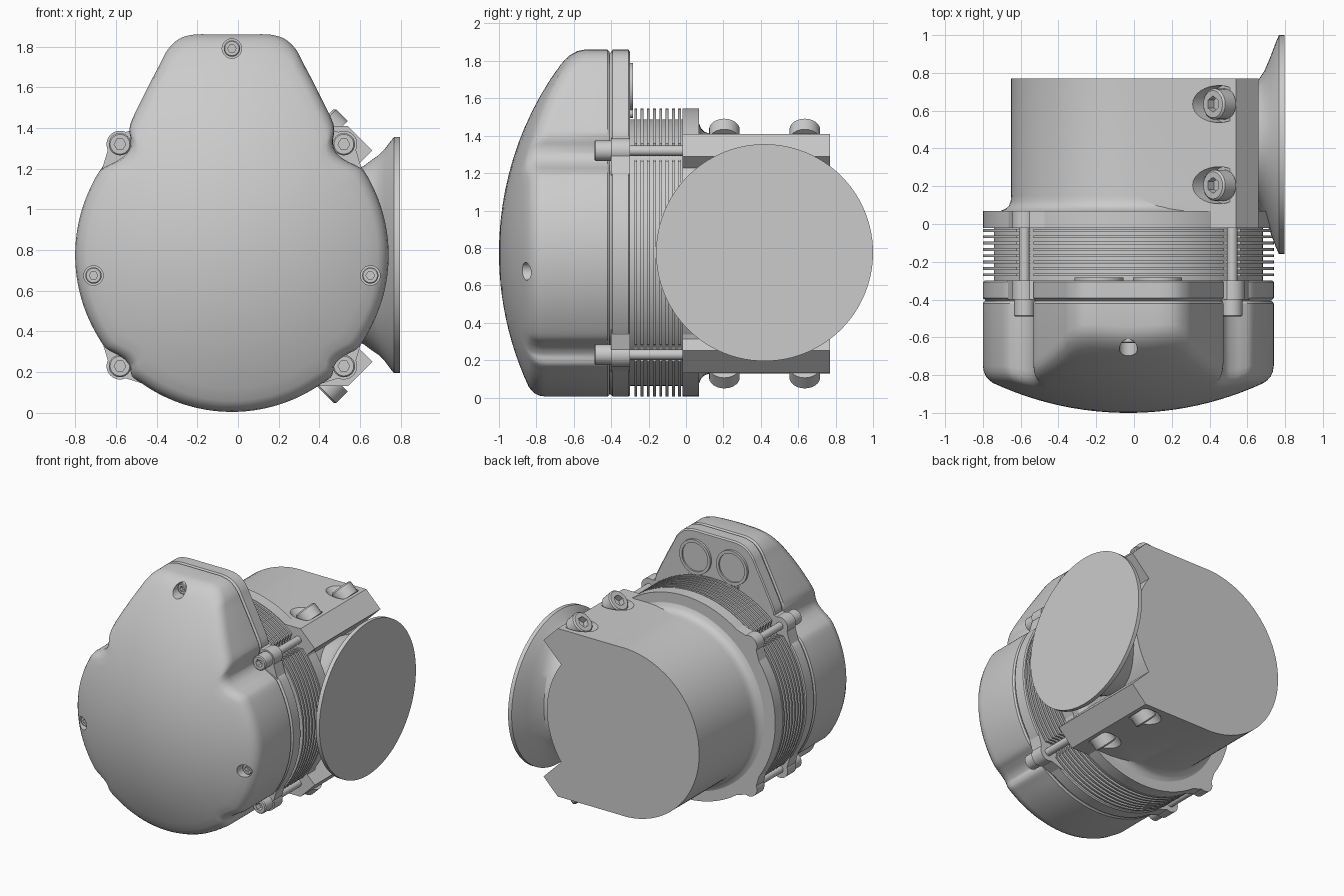
import bpy, bmesh, math
from math import sin, cos, pi, radians, sqrt
from mathutils import Vector

if "Cube" in bpy.data.objects:
    bpy.data.objects.remove(bpy.data.objects["Cube"])

CX, CZ = -0.03, 0.775            # axis of the main round body
BOLTS = [(sx * 0.55, sz * 0.545) for sx in (-1, 1) for sz in (-1, 1)]


def loft(name, rings, angle=30):
    """Skin a list of equal-length point rings and cap both ends."""
    bm = bmesh.new()
    vs = [[bm.verts.new(p) for p in r] for r in rings]
    n = len(vs[0])
    for a, b in zip(vs, vs[1:]):
        for i in range(n):
            bm.faces.new((a[i], a[(i + 1) % n], b[(i + 1) % n], b[i]))
    bm.faces.new(vs[0])
    bm.faces.new(vs[-1])
    bmesh.ops.recalc_face_normals(bm, faces=bm.faces)
    me = bpy.data.meshes.new(name)
    bm.to_mesh(me)
    bm.free()
    ob = bpy.data.objects.new(name, me)
    bpy.context.collection.objects.link(ob)
    smooth(ob, angle)
    return ob


def smooth(ob, angle=30):
    bpy.ops.object.select_all(action='DESELECT')
    ob.select_set(True)
    bpy.context.view_layer.objects.active = ob
    bpy.ops.object.shade_smooth_by_angle(angle=radians(angle))


def boolean(ob, other, op):
    m = ob.modifiers.new("bool", 'BOOLEAN')
    m.operation, m.object, m.solver = op, other, 'EXACT'
    bpy.context.view_layer.objects.active = ob
    bpy.ops.object.modifier_apply(modifier=m.name)
    bpy.data.objects.remove(other)
    smooth(ob)


def prism(name, pts, y0, y1):
    """Extrude an outline given relative to the body axis along y."""
    return loft(name, [[(CX + u, y, CZ + w) for u, w in pts] for y in (y0, y1)])


def circle(r, n=96, u=0, w=0):
    return [(u + r * cos(2 * pi * i / n), w + r * sin(2 * pi * i / n)) for i in range(n)]


def rod(name, pos, direction, profile, n=24):
    """Turned part along a direction; profile holds (radius or 'hex', height)."""
    q = Vector(direction).to_track_quat('Z', 'Y')
    rings = []
    for r, h, hexed in profile:
        ring = []
        for i in range(n):
            t = 2 * pi * i / n
            rr = r * cos(pi / 6) / cos(t % (pi / 3) - pi / 6) if hexed else r
            ring.append(Vector(pos) + q @ Vector((rr * cos(t), rr * sin(t), h)))
        rings.append(ring)
    return loft(name, rings)


def socket_screw(name, pos, direction, r, head, shaft_r, shaft):
    """Cap screw; pos is the outer face centre, direction points outwards."""
    e, k = r * 0.12, r * 0.52
    return rod(name, pos, direction, [
        (shaft_r, -head - shaft, 0), (shaft_r, -head, 0), (r, -head, 0), (r, -e, 0),
        (r - e, 0, 0), (k, 0, 1), (k, -head * 0.5, 1)])


def catmull(p, steps=4):
    out, n = [], len(p)
    for i in range(n):
        a, b, c, d = (Vector(p[(i + k) % n]) for k in (-1, 0, 1, 2))
        for s in range(steps):
            t = s / steps
            out.append(tuple(0.5 * (2 * b + (c - a) * t + (2 * a - 5 * b + 4 * c - d) * t * t
                                    + (3 * b - a - 3 * c + d) * t ** 3)))
    return out


# Cover outline: round body, tapered top, reliefs for the four long screws
def arc(a0, a1, n):
    return [(0.77 * cos(radians(a0 + (a1 - a0) * i / n)),
             0.77 * sin(radians(a0 + (a1 - a0) * i / n))) for i in range(n + 1)]


half = [(0, 1.085), (.10, 1.085), (.19, 1.083), (.26, 1.062), (.315, 1.01), (.35, .945),
        (.40, .85), (.46, .73), (.495, .655), (.503, .61), (.497, .565), (.502, .525),
        (.525, .49), (.565, .462), (.61, .44)]
half += arc(32, -36, 9)
half += [(.57, -.485), (.528, -.512), (.502, -.545), (.497, -.575), (.484, -.602)]
half += arc(-55, -90, 5)
half[-1] = (0, -.77)
outline = catmull(half + [(-u, w) for u, w in half[-2:0:-1]])


# Domed front cover
def dome(r):
    return -1.0 + 1.7 - sqrt(1.7 ** 2 - r * r)


def cover_ring(s, drop=0.0, y=None):
    return [(CX + u * s, dome(math.hypot(u, w) * s) + drop if y is None else y, CZ + w * s)
            for u, w in outline]


rings = [cover_ring(s) for s in [0.02] + [i * 0.0775 for i in range(1, 13)]]
rings += [cover_ring(.955, .005), cover_ring(.978, .016), cover_ring(.993, .035),
          cover_ring(1, .065), cover_ring(1, y=-.42), cover_ring(.988, y=-.408)]
cover = loft("front_cover", rings, 40)

# Recessed cover screws
for u, w in ((0, 1.015), (-0.68, -0.1), (0.68, -0.1)):
    y = dome(math.hypot(u, w))
    boolean(cover, prism("hole_cutter", circle(.048, 32, u, w), y - .2, y + .09), 'DIFFERENCE')
    socket_screw("cover_screw", (CX + u, y + .035, CZ + w), (0, -1, 0), .04, .06, .02, .02)

# Middle plate with softened edges
loft("middle_plate", [[(CX + u * s, y, CZ + w * s) for u, w in outline]
                      for s, y in ((.975, -.415), (.988, -.4), (1, -.392), (1, -.308), (.99, -.3))])


# Lugs carrying the long screws, on the plate and on the rear flange
def lug_outline(u, w):
    t = math.atan2(w, u)
    pts = [(u + .066 * cos(t + radians(a)), w + .066 * sin(t + radians(a)))
           for a in range(-70, 71, 10)]
    base = [(.762 * cos(t + d), .762 * sin(t + d)) for d in (.21, -.21)]
    inner = [(.66 * cos(t + d), .66 * sin(t + d)) for d in (.15, -.15)]
    return pts + [base[0], inner[0], inner[1], base[1]]


for u, w in BOLTS:
    prism("plate_lug", lug_outline(u, w), -.4, -.3)
    prism("flange_lug", lug_outline(u, w), -.02, .07)
    socket_screw("long_screw", (CX + u, -.49, CZ + w), (0, -1, 0), .055, .09, .028, .45)


# Cooling fins with notches around the screws
def fin_r(t):
    d = min(abs((t - math.atan2(w, u) + pi) % (2 * pi) - pi) for u, w in BOLTS) * .775
    return min(.77, .775 - sqrt(.06 ** 2 - d * d)) if d < .06 else .77


angles = [2 * pi * i / 300 for i in range(300)]
fin = [(fin_r(t) * cos(t), fin_r(t) * sin(t)) for t in angles]
for i in range(8):
    y = -.276 + i * .0335
    prism("cooling_fin", fin, y, y + .015)
prism("fin_core", circle(.712), -.31, 0)

# Rear flange
prism("rear_flange", circle(.77, 128), -.02, .07)

# Rear housing: filleted drum plus forked clamp block
BX = 0.02                          # drum axis offset from body axis
drum = loft("rear_housing", [[(CX + u, y, CZ - .005 + w) for u, w in circle(r, 96, BX)]
            for r, y in ((.70, .04), (.695, .07), (.67, .08), (.652, .097), (.643, .12),
                         (.64, .15), (.64, .77))])
fork = [(-.01, 1.409), (.54, 1.409), (.66, 1.289), (.40, 1.03)]
fork += [(x, 1.54 - z) for x, z in reversed(fork)]
boolean(drum, prism("clamp_block", [(x - CX, z - CZ) for x, z in fork], -.02, .77), 'UNION')

# Angled clamp screws in spot-faced pockets, top and bottom
for s in (1, -1):
    for y in (.205, .635):
        d = Vector((-1, 0, s)).normalized()
        p = Vector((.418, y, .77 + s * .67))
        boolean(drum, rod("pocket_cutter", p, d, [(.098, -.085, 0), (.098, .2, 0)], 32), 'DIFFERENCE')
        socket_screw("clamp_screw", p, d, .082, .09, .04, .1)

# Side port: disc flaring out of an oval neck
loft("side_port", [[(x, .42 + ry * cos(t), CZ + rz * sin(t)) for t in angles[::3]]
     for x, ry, rz in ((.50, .32, .38), (.62, .33, .44), (.66, .345, .47), (.69, .39, .49),
                       (.72, .46, .52), (.75, .54, .56), (.767, .58, .58), (.797, .58, .58))])

# Retaining rings with eyelets on the back of the plate
for u in (-.155, .155):
    cap = prism("port_cap", circle(.13, 64, u, .885), -.31, -.283)
    boolean(cap, prism("cap_cutter", circle(.108, 64, u, .885), -.294, -.2), 'DIFFERENCE')
    for e in (-.028, .028):
        eye = prism("ring_eyelet", circle(.024, 24, u + e, .745), -.31, -.283)
        boolean(eye, prism("eye_cutter", circle(.01, 16, u + e, .745), -.295, -.2), 'DIFFERENCE')
